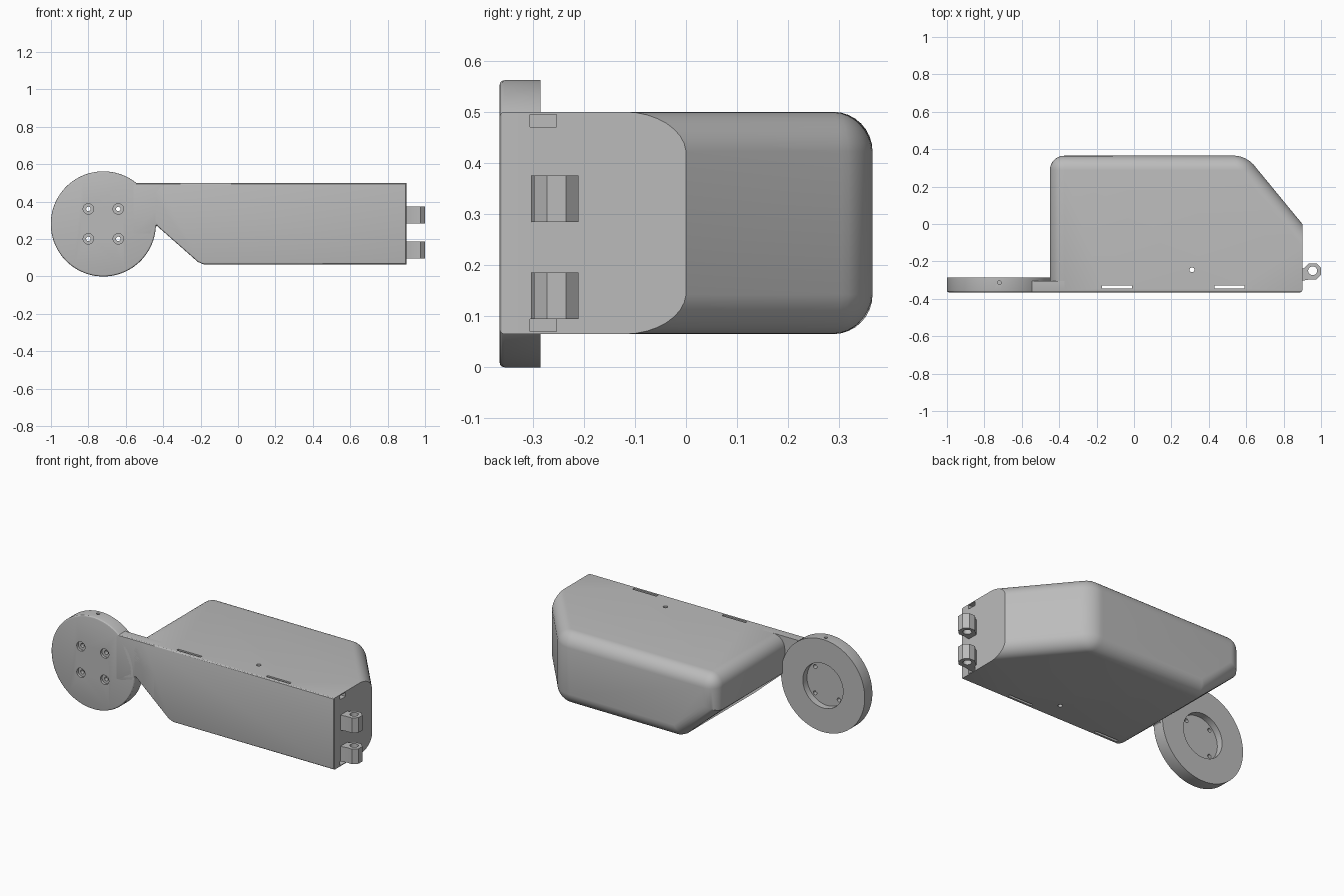
import bpy, bmesh, math
from mathutils import Vector, Matrix

cube = bpy.data.objects.get("Cube")
if cube:
    bpy.data.objects.remove(cube, do_unlink=True)

grey = bpy.data.materials.new("satin_grey")
grey.use_nodes = True
COLOR = (0.5, 0.5, 0.5, 1)
grey.diffuse_color = COLOR
grey.node_tree.nodes["Principled BSDF"].inputs["Base Color"].default_value = COLOR

FRONT, BACK = -0.365, 0.365


def finish(bm, name):
    bmesh.ops.recalc_face_normals(bm, faces=bm.faces)
    mesh = bpy.data.meshes.new(name)
    bm.to_mesh(mesh)
    bm.free()
    mesh.materials.append(grey)
    ob = bpy.data.objects.new(name, mesh)
    bpy.context.collection.objects.link(ob)
    return ob


def prism(points, axis, start, end):
    """Extrude a profile along y (points are x, z) or z (points are x, y)."""
    bm = bmesh.new()
    place = (lambda a, b: (a, start, b)) if axis == "y" else (lambda a, b: (a, b, start))
    face = bm.faces.new([bm.verts.new(place(a, b)) for a, b in points])
    new = bmesh.ops.extrude_face_region(bm, geom=[face])["geom"]
    shift = (0, end - start, 0) if axis == "y" else (0, 0, end - start)
    bmesh.ops.translate(bm, vec=shift, verts=[v for v in new if isinstance(v, bmesh.types.BMVert)])
    bmesh.ops.recalc_face_normals(bm, faces=bm.faces)
    return bm


def circle(cx, cy, r, n):
    step = 2 * math.pi / n
    return [(cx + r * math.cos((i + 0.5) * step), cy + r * math.sin((i + 0.5) * step)) for i in range(n)]


def round_edges(bm, edges, width, segments):
    bmesh.ops.bevel(bm, geom=edges, offset=width, offset_type="OFFSET", segments=segments,
                    profile=0.5, affect="EDGES", clamp_overlap=True)


def soften_front(bm):
    rim = [e for e in bm.edges if all(abs(v.co.y - FRONT) < 1e-5 for v in e.verts)
           and len(e.link_faces) == 2 and e.calc_face_angle(0) > 0.5]
    round_edges(bm, rim, 0.01, 3)


def cut(ob, cutters):
    for bm in cutters:
        cutter = finish(bm, "cutter")
        mod = ob.modifiers.new("cut", "BOOLEAN")
        mod.operation, mod.solver, mod.object = "DIFFERENCE", "EXACT", cutter
        bpy.context.view_layer.objects.active = ob
        bpy.ops.object.modifier_apply(modifier=mod.name)
        bpy.data.objects.remove(cutter, do_unlink=True)


def box(x0, x1, y0, y1, z0, z1):
    return prism([(x0, y0), (x1, y0), (x1, y1), (x0, y1)], "z", z0, z1)


# Body: side profile, sheared rear corner, rounded rear, flat hinge end
profile = [(-0.45, 0.5), (1.1, 0.5), (1.1, 0.065), (-0.185, 0.065), (-0.215, 0.078), (-0.45, 0.285)]
bm = prism(profile, "y", FRONT, BACK)
slope = Vector((0.365, 0.3, 0)).normalized()


def slice_off(point, normal):
    geom = bm.verts[:] + bm.edges[:] + bm.faces[:]
    res = bmesh.ops.bisect_plane(bm, geom=geom, dist=1e-6, plane_co=point, plane_no=normal, clear_outer=True)
    rim = [g for g in res["geom_cut"] if isinstance(g, bmesh.types.BMEdge)]
    bmesh.ops.edgeloop_fill(bm, edges=rim)
    bmesh.ops.recalc_face_normals(bm, faces=bm.faces)


slice_off((0.9, 0, 0), slope)
bm.normal_update()
rear_faces = [f for f in bm.faces if f.normal.y > 0.5]
rounded = {e for f in rear_faces for e in f.edges if abs(e.verts[0].co.x + e.verts[1].co.x - 2.2) > 1e-3}
rounded |= {e for e in bm.edges if all(v.co.x < -0.44 and v.co.z > 0.49 for v in e.verts)}
round_edges(bm, list(rounded), 0.09, 8)
slice_off((0.9, 0, 0), (1, 0, 0))
soften_front(bm)
body = finish(bm, "body")
holes = [box(x, x + 0.16, -0.345, -0.33, -0.1, 0.7) for x in (-0.17, 0.43)]
holes.append(prism(circle(0.31, -0.245, 0.013, 24), "z", -0.1, 0.7))
holes += [box(0.87, 1.0, -0.305, -0.253, z, z + 0.025) for z in (0.07, 0.47)]
cut(body, holes)

# Neck plate joining the body to the disc
neck_outline = [(-0.57, 0.5), (-0.3, 0.5), (-0.3, 0.153), (-0.41, 0.25), (-0.425, 0.268),
                (-0.435, 0.27), (-0.445, 0.255), (-0.46, 0.22), (-0.57, 0.22)]
bm = prism(neck_outline, "y", FRONT, -0.305)
soften_front(bm)
neck = finish(bm, "neck_plate")

# Mounting disc with rear recess, four counterbored screw holes and a set-screw hole
CX, CZ, R = -0.72, 0.281, 0.281
bm = prism(circle(CX, CZ, R, 96), "y", FRONT, -0.285)
soften_front(bm)
disc = finish(bm, "mounting_disc")
cutters = [prism(circle(CX, CZ, 0.135, 64), "y", -0.325, -0.2)]
for dx in (-0.08, 0.08):
    for dz in (-0.08, 0.08):
        cutters.append(prism(circle(CX + dx, CZ + dz, 0.028, 32), "y", -0.4, -0.35))
        cutters.append(prism(circle(CX + dx, CZ + dz, 0.012, 24), "y", -0.4, -0.2))
cutters.append(prism(circle(CX, -0.314, 0.01, 20), "z", 0.48, 0.7))
cut(disc, cutters)

# Hinge knuckles with pin holes
knuckle_outline = [(0.88, -0.305), (0.92, -0.3), (0.935, -0.297), (0.975, -0.297), (1.0, -0.272),
                   (1.0, -0.235), (0.975, -0.21), (0.935, -0.21), (0.91, -0.235), (0.88, -0.245)]
knuckles = []
for name, z in (("lower_knuckle", 0.095), ("upper_knuckle", 0.284)):
    ob = finish(prism(knuckle_outline, "z", z, z + 0.091), name)
    cut(ob, [prism(circle(0.955, -0.25, 0.024, 16), "z", z - 0.1, z + 0.2)])
    knuckles.append(ob)

# Smooth rounded surfaces, crisp edges
bpy.ops.object.select_all(action="DESELECT")
for ob in [body, neck, disc] + knuckles:
    ob.select_set(True)
bpy.context.view_layer.objects.active = body
bpy.ops.object.shade_smooth_by_angle(angle=math.radians(25))
